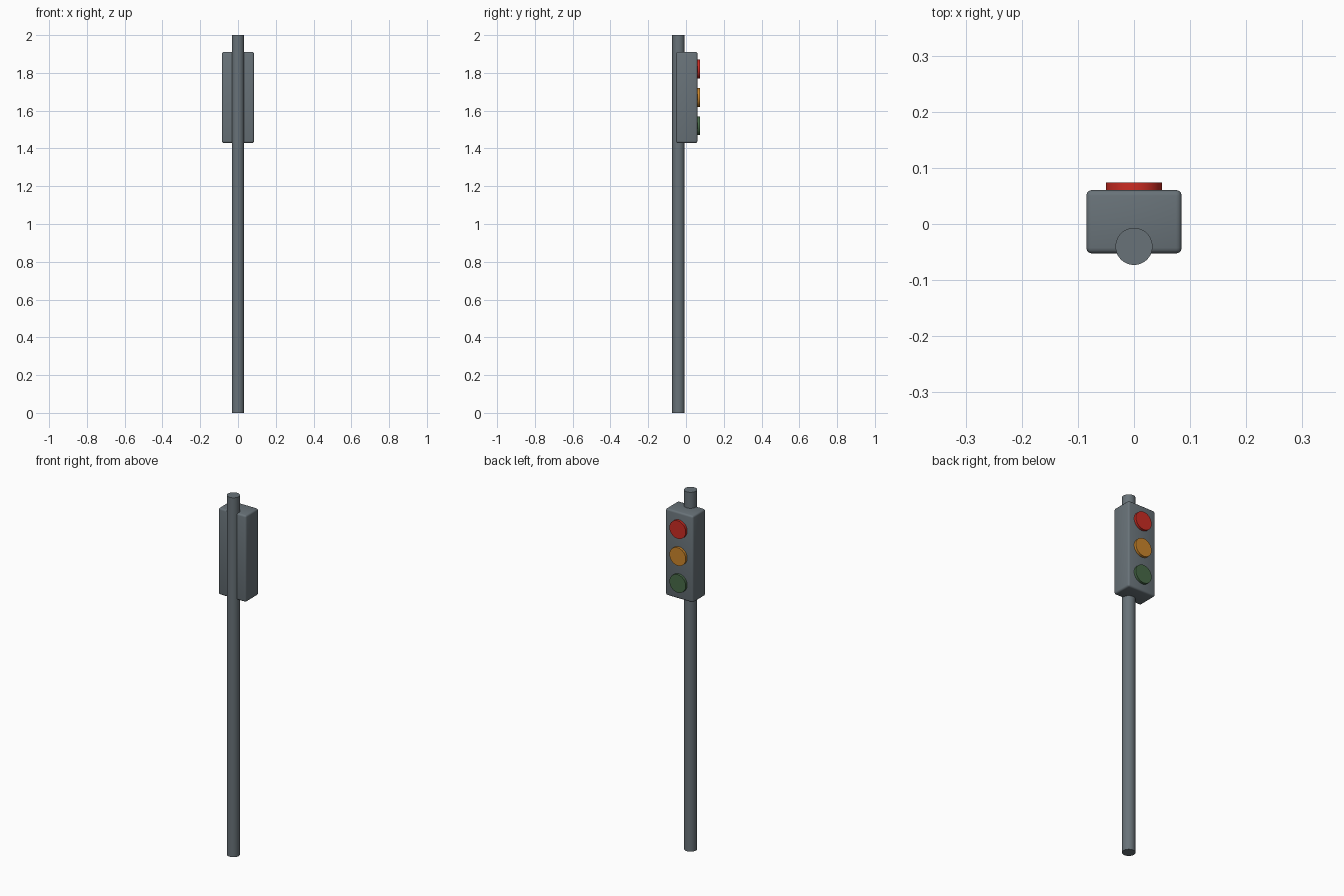
import bpy
import math

if "Cube" in bpy.data.objects:
    bpy.data.objects.remove(bpy.data.objects["Cube"], do_unlink=True)


def make_material(name, rgb):
    mat = bpy.data.materials.new(name)
    mat.use_nodes = True
    colour = (*rgb, 1)
    mat.diffuse_color = colour
    mat.node_tree.nodes["Principled BSDF"].inputs["Base Color"].default_value = colour
    return mat


def finish(name, mat):
    obj = bpy.context.object
    obj.name = name
    obj.data.materials.append(mat)
    bpy.ops.object.shade_smooth_by_angle(angle=math.radians(35))
    return obj


def cylinder(name, mat, radius, depth, location, tilt=0):
    bpy.ops.mesh.primitive_cylinder_add(vertices=48, radius=radius, depth=depth,
                                        location=location, rotation=(tilt, 0, 0))
    return finish(name, mat)


grey = make_material("slate grey", (0.14, 0.17, 0.19))
lamps = {
    "red": (0.60, 0.025, 0.017),
    "amber": (0.60, 0.24, 0.025),
    "green": (0.065, 0.145, 0.065),
}

# Upright pole
cylinder("pole", grey, 0.033, 2, (0, -0.04, 1))

# Signal housing with rounded edges
bpy.ops.mesh.primitive_cube_add(size=1, location=(0, 0.004, 1.67))
housing = bpy.context.object
housing.scale = (0.17, 0.113, 0.482)
bpy.ops.object.transform_apply(location=False, rotation=False, scale=True)
bevel = housing.modifiers.new("rounded edges", "BEVEL")
bevel.width = 0.01
bevel.segments = 3
bpy.ops.object.modifier_apply(modifier=bevel.name)
finish("signal_housing", grey)

# Three lamps, red at the top
for i, (name, rgb) in enumerate(lamps.items()):
    cylinder(name + "_lamp", make_material(name, rgb), 0.05, 0.03,
             (0, 0.059, 1.82 - 0.15 * i), math.pi / 2)
